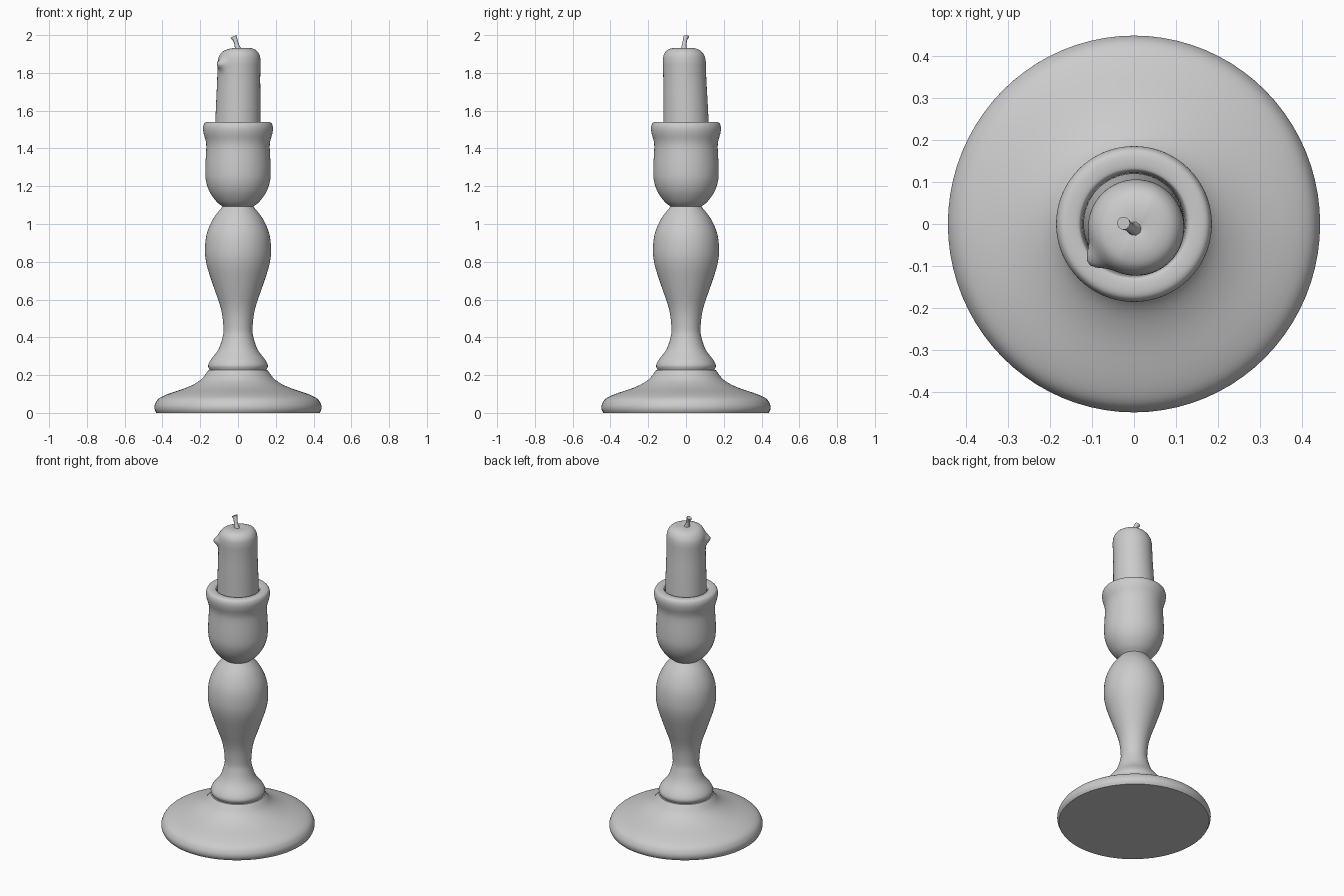
import bpy, bmesh, math
from mathutils import Vector

if "Cube" in bpy.data.objects:
    bpy.data.objects.remove(bpy.data.objects["Cube"])

gray = bpy.data.materials.new("plain gray")
gray.diffuse_color = (0.6, 0.6, 0.6, 1)
gray.use_nodes = True
gray.node_tree.nodes["Principled BSDF"].inputs["Base Color"].default_value = gray.diffuse_color


def smooth_curve(points, steps=4):
    """Catmull-Rom curve through the points."""
    p = [Vector(q) for q in points]
    p = [2 * p[0] - p[1]] + p + [2 * p[-1] - p[-2]]
    out = []
    for a, b, c, d in zip(p, p[1:], p[2:], p[3:]):
        for i in range(steps):
            t = i / steps
            out.append(0.5 * (2 * b + (c - a) * t + (2 * a - 5 * b + 4 * c - d) * t * t
                              + (3 * b - a - 3 * c + d) * t ** 3))
    return out + [p[-2]]


def loft(name, rings, angle=40):
    """Skin a stack of closed rings and cap both ends."""
    bm = bmesh.new()
    loops = [[bm.verts.new(v) for v in ring] for ring in rings]
    n = len(loops[0])
    for lo, hi in zip(loops, loops[1:]):
        for i in range(n):
            j = (i + 1) % n
            bm.faces.new((lo[i], lo[j], hi[j], hi[i]))
    bm.faces.new(loops[0][::-1])
    bm.faces.new(loops[-1])
    bmesh.ops.recalc_face_normals(bm, faces=bm.faces)
    mesh = bpy.data.meshes.new(name)
    bm.to_mesh(mesh)
    bm.free()
    mesh.materials.append(gray)
    ob = bpy.data.objects.new(name, mesh)
    bpy.context.collection.objects.link(ob)
    bpy.ops.object.select_all(action='DESELECT')
    ob.select_set(True)
    bpy.context.view_layer.objects.active = ob
    bpy.ops.object.shade_smooth_by_angle(angle=math.radians(angle))
    return ob


def circle(r, z, n=80, sx=1.0):
    return [(sx * r * math.cos(2 * math.pi * i / n), r * math.sin(2 * math.pi * i / n), z)
            for i in range(n)]


# Holder: turned profile, in sections that meet at creases
foot = [(0.438, 0), (0.447, 0.02), (0.445, 0.045), (0.425, 0.075), (0.375, 0.1),
        (0.27, 0.136), (0.2, 0.175), (0.158, 0.226)]
stem = [(0.15, 0.227), (0.158, 0.25), (0.145, 0.28), (0.104, 0.335), (0.082, 0.4),
        (0.077, 0.45), (0.09, 0.55), (0.13, 0.67), (0.165, 0.78), (0.175, 0.86),
        (0.165, 0.95), (0.13, 1.03), (0.082, 1.092)]
cup = [(0.082, 1.092), (0.115, 1.12), (0.15, 1.17), (0.17, 1.23), (0.173, 1.3),
       (0.168, 1.4), (0.171, 1.44), (0.182, 1.48), (0.185, 1.51), (0.178, 1.532),
       (0.162, 1.54), (0.135, 1.539), (0.126, 1.53), (0.122, 1.50), (0.12, 1.46)]
profile = smooth_curve(foot) + smooth_curve(stem) + smooth_curve(cup)[1:]


def holder_ring(p):
    # the foot is very slightly narrower across x
    return circle(p.x, p.y, sx=0.988 if p.y < 0.226 else 1.0)


loft("candle_holder", [holder_ring(p) for p in profile])

# Candle: slightly leaning, with a rounded, half-melted top and a wax drip
candle = [(0.121, 1.47), (0.12, 1.54), (0.117, 1.66), (0.114, 1.76), (0.114, 1.82),
          (0.114, 1.86), (0.108, 1.895), (0.09, 1.92), (0.062, 1.931), (0.03, 1.932),
          (0.004, 1.927)]


def candle_ring(p):
    lean = max(0, min(1, (p.y - 1.54) / 0.36))
    ring = []
    for x, y, z in circle(p.x, p.y, 64):
        a = math.atan2(y, x)
        # drip running over the front left edge
        d = (a - math.radians(-143)) / 0.24
        bump = 0.028 * math.exp(-d * d) * math.exp(-((z - 1.85) / 0.028) ** 2)
        k = 1 + bump / max(p.x, 0.05)
        # low spot in the rim at the left, swelling at the right
        rim = max(0, min(1, (z - 1.8) / 0.1)) * p.x / 0.11
        z -= 0.014 * rim * max(0, -math.cos(a + 0.5))
        ring.append((x * k + 0.006 * lean, y * k - 0.01 * lean, z))
    return ring


loft("candle", [candle_ring(p) for p in smooth_curve(candle)], 60)

# Wick: short bent cord, flaring at its tip
path = [(0.004, -0.012, 1.915, 0.02), (-0.003, -0.011, 1.938, 0.014),
        (-0.010, -0.008, 1.96, 0.011), (-0.016, -0.004, 1.978, 0.012),
        (-0.025, 0.002, 1.993, 0.0155)]
wick = []
for x, y, z, r in path:
    tilt = 0.45 if z > 1.97 else 0.1
    wick.append([(x + cx, y + cy, z + cx * tilt)
                 for cx, cy, _ in circle(r, 0, 10)])
loft("wick", wick, 50)
